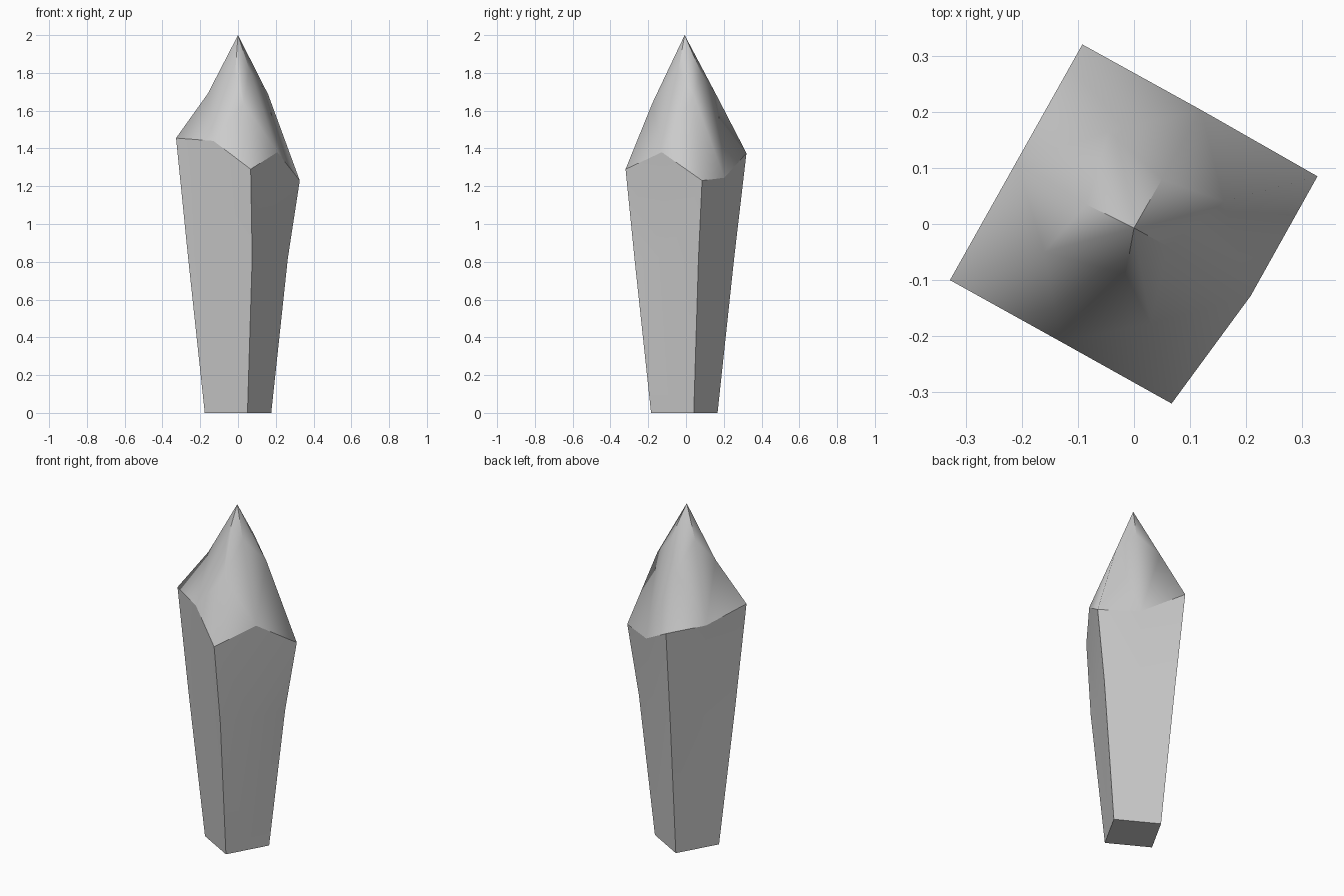
import bpy, bmesh
from mathutils import Vector

if "Cube" in bpy.data.objects:
    bpy.data.objects.remove(bpy.data.objects["Cube"])

# Base square corners, counterclockwise from the front one
CENTRE = Vector((0, -0.009, 0))
CORNERS = [Vector(c) for c in ((.05, -.176, 0), (.176, .05, 0), (-.05, .176, 0), (-.176, -.05, 0))]


def square_ring(scale, z):
    """Eight points: corners and side midpoints of a scaled base square."""
    pts = []
    for i, c in enumerate(CORNERS):
        for p in (c, (c + CORNERS[(i + 1) % 4]) / 2):
            pts.append(CENTRE + p * scale + Vector((0, 0, z)))
    return pts


# Uneven shoulder and crown rings, same order as the square rings
shoulder = [(.067, -.32, 1.29), (.208, -.128, 1.38), (.327, .085, 1.23), (.12, .203, 1.245),
            (-.092, .32, 1.375), (-.21, .11, 1.375), (-.328, -.1, 1.455), (-.13, -.21, 1.44)]
crown = [(.03, -.178, 1.64), (.06, -.04, 1.82), (.16, .04, 1.685), (.05, .08, 1.80),
         (-.045, .165, 1.675), (-.085, .035, 1.82), (-.16, -.05, 1.69), (-.015, -.09, 1.80)]

bm = bmesh.new()
rings = [[bm.verts.new(p) for p in r]
         for r in (square_ring(1, 0), square_ring(1.5, .82), shoulder, crown)]
tip = bm.verts.new((0, -.007, 2))

# Base, body walls, crown walls and tip
bm.faces.new(rings[0][::-1])
for low, high in zip(rings, rings[1:]):
    for i in range(8):
        j = (i + 1) % 8
        a, b, c, d = low[i], low[j], high[j], high[i]
        if i % 2:
            bm.faces.new((a, b, c)), bm.faces.new((a, c, d))
        else:
            bm.faces.new((a, b, d)), bm.faces.new((b, c, d))
for i in range(8):
    bm.faces.new((rings[3][i], rings[3][(i + 1) % 8], tip))

# Smooth crown; sharp base rim, shoulder rim, body corners and tip ridges
for f in bm.faces:
    f.smooth = True


def sharpen(a, b):
    e = bm.edges.get((a, b))
    if e:
        e.smooth = False


for i in range(8):
    for r in (rings[0], rings[2]):
        sharpen(r[i], r[(i + 1) % 8])
    if i % 2 == 0:
        sharpen(rings[0][i], rings[1][i])
        sharpen(rings[1][i], rings[2][i])
    else:
        sharpen(rings[3][i], tip)

bmesh.ops.recalc_face_normals(bm, faces=bm.faces)
mesh = bpy.data.meshes.new("crystal")
bm.to_mesh(mesh)
bm.free()
bpy.context.collection.objects.link(bpy.data.objects.new("crystal", mesh))
